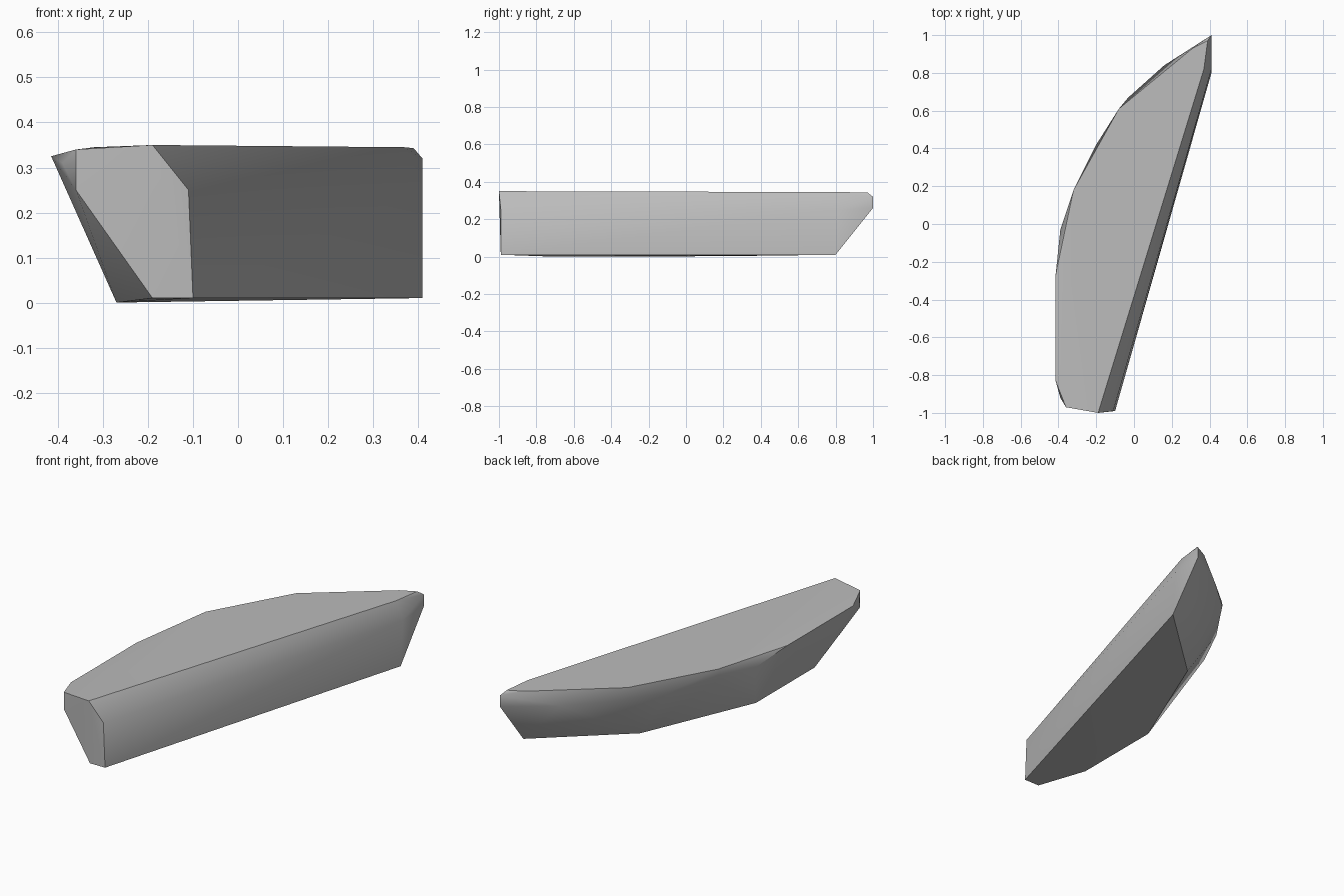
import bpy
import bmesh
import math

cube = bpy.data.objects.get("Cube")
if cube:
    bpy.data.objects.remove(cube, do_unlink=True)

# Stone colour
stone = bpy.data.materials.new("stone_grey")
stone.use_nodes = True
grey = (0.5, 0.5, 0.5, 1.0)
stone.diffuse_color = grey
bsdf = stone.node_tree.nodes["Principled BSDF"]
bsdf.inputs["Base Color"].default_value = grey
bsdf.inputs["Roughness"].default_value = 0.9

# Corner outlines of the chunk, from the ground up
base = [(-0.10, -0.99, 0.01), (-0.19, -0.99, 0.01), (-0.27, -0.71, 0.0),
        (-0.27, -0.21, 0.0), (-0.015, 0.41, 0.005), (0.41, 0.80, 0.01)]
rim = [(-0.36, -0.97, 0.25), (-0.39, -0.92, 0.31), (-0.415, -0.83, 0.325),
       (-0.415, -0.27, 0.325), (-0.39, -0.03, 0.29), (-0.32, 0.18, 0.285),
       (-0.20, 0.42, 0.28), (-0.03, 0.67, 0.28), (0.16, 0.84, 0.27),
       (0.41, 1.0, 0.26), (0.41, 1.0, 0.32)]
top = [(-0.19, -1.0, 0.35), (-0.36, -0.97, 0.34), (-0.32, 0.18, 0.345),
       (-0.08, 0.61, 0.345), (0.31, 0.93, 0.343), (0.39, 0.97, 0.343),
       (0.37, 0.82, 0.345)]
shoulder = [(-0.11, -0.99, 0.25), (0.41, 0.82, 0.25)]

# Wrap the outlines in one faceted solid
bm = bmesh.new()
for point in base + rim + top + shoulder:
    bm.verts.new(point)
hull = bmesh.ops.convex_hull(bm, input=bm.verts[:])
unused = {g for g in hull["geom_interior"] + hull["geom_unused"]
          if isinstance(g, bmesh.types.BMVert)}
bmesh.ops.delete(bm, geom=list(unused), context='VERTS')
bmesh.ops.dissolve_limit(bm, angle_limit=math.radians(1),
                         verts=bm.verts[:], edges=bm.edges[:])
bmesh.ops.recalc_face_normals(bm, faces=bm.faces[:])
mesh = bpy.data.meshes.new("stone_chunk")
bm.to_mesh(mesh)
bm.free()
mesh.materials.append(stone)

chunk = bpy.data.objects.new("stone_chunk", mesh)
bpy.context.collection.objects.link(chunk)

# Soft facets with crisp main edges
bpy.ops.object.select_all(action='DESELECT')
chunk.select_set(True)
bpy.context.view_layer.objects.active = chunk
bpy.ops.object.shade_smooth_by_angle(angle=math.radians(42))
